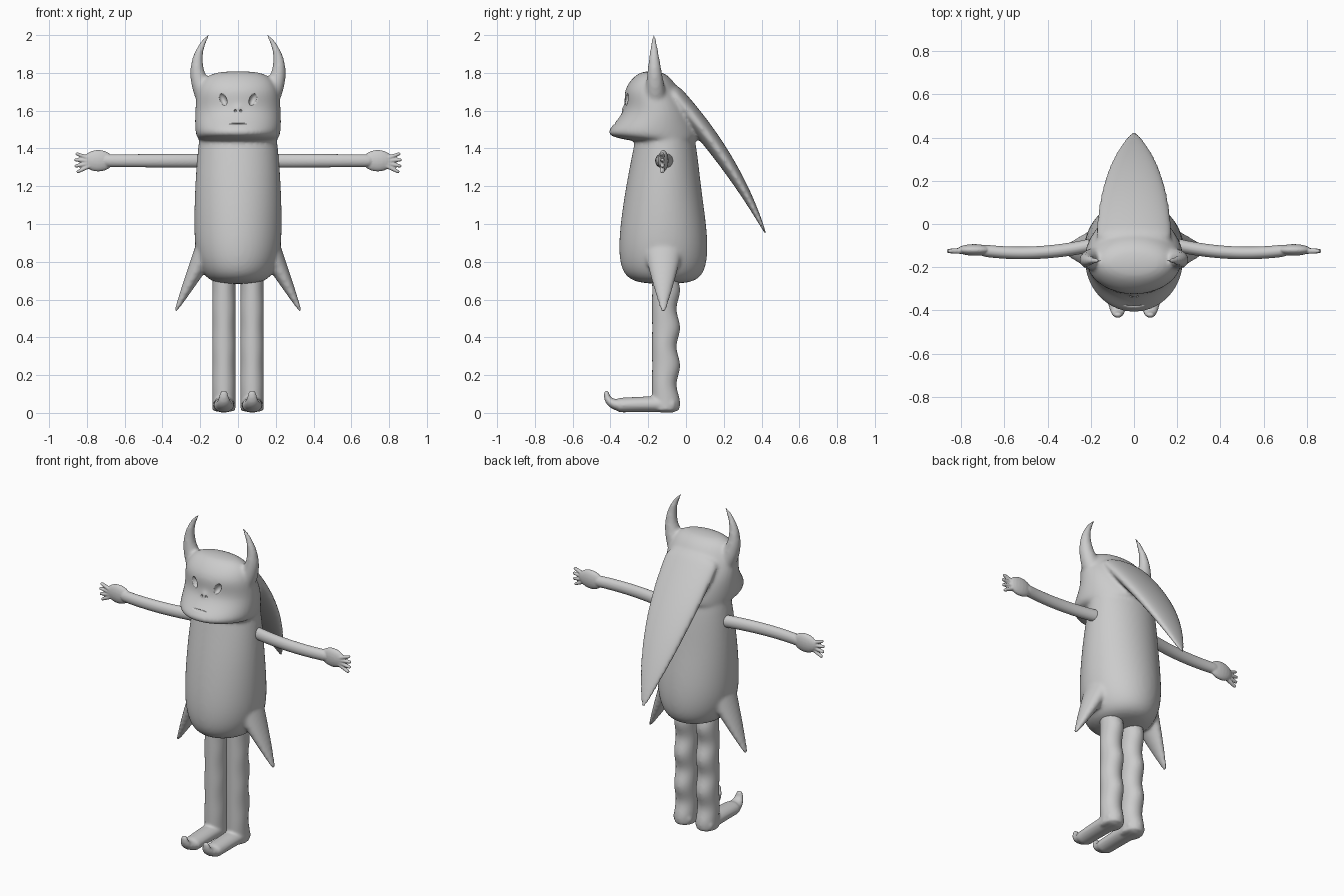
import bpy, bmesh, math
from mathutils import Vector

if "Cube" in bpy.data.objects:
    bpy.data.objects.remove(bpy.data.objects["Cube"])

colour = (0.6, 0.6, 0.6, 1)
grey = bpy.data.materials.new("plain grey")
grey.use_nodes = True
grey.diffuse_color = colour
grey.node_tree.nodes["Principled BSDF"].inputs["Base Color"].default_value = colour

UP = Vector((0, 0, 1))
ACROSS = Vector((1, 0, 0))


def finish(name, bm):
    bmesh.ops.recalc_face_normals(bm, faces=bm.faces)
    mesh = bpy.data.meshes.new(name)
    bm.to_mesh(mesh)
    bm.free()
    mesh.materials.append(grey)
    ob = bpy.data.objects.new(name, mesh)
    bpy.context.collection.objects.link(ob)
    return ob


def loft(name, rings, sides=24):
    """Skin a list of rings, each given as centre, width vector, depth vector."""
    bm = bmesh.new()
    loops = []
    for centre, wide, deep in rings:
        angles = [math.tau * k / sides for k in range(sides)]
        loops.append([bm.verts.new(centre + wide * math.cos(a) + deep * math.sin(a))
                      for a in angles])
    for low, high in zip(loops, loops[1:]):
        for k in range(sides):
            n = (k + 1) % sides
            bm.faces.new((low[k], low[n], high[n], high[k]))
    bm.faces.new(loops[0])
    bm.faces.new(loops[-1])
    ob = finish(name, bm)
    ob.modifiers.new("Round", 'SUBSURF').levels = 2
    return ob


def stack(name, slabs):
    """Level rings, each given as height, front edge, back edge, half width."""
    rings = []
    for z, front, back, half in slabs:
        centre = Vector((0, (front + back) / 2, z))
        rings.append((centre, ACROSS * half, Vector((0, (back - front) / 2, 0))))
    return loft(name, rings)


def sweep(name, start, bend, end, width, depth, taper, power=1, side=ACROSS, mirror=1):
    """Tapering limb along a curve from start to end, pulled towards bend."""
    a, b, c = (Vector((p[0] * mirror, p[1], p[2])) for p in (start, bend, end))
    rings, steps = [], 10
    for i in range(steps + 1):
        t = i / steps
        along = ((b - a) * (1 - t) + (c - b) * t).normalized()
        wide = (side - along * side.dot(along)).normalized()
        size = 1 - taper * t ** power
        point = a.lerp(b, t).lerp(b.lerp(c, t), t)
        rings.append((point, wide * width * size, along.cross(wide) * depth * size))
    return loft(name, rings, sides=16)


def ball(name, at, size, tilt=0):
    bm = bmesh.new()
    bmesh.ops.create_uvsphere(bm, u_segments=20, v_segments=12, radius=1)
    ob = finish(name, bm)
    ob.location, ob.scale, ob.rotation_euler = at, size, (0, tilt, 0)
    return ob


def merge(name, parts):
    """Apply modifiers and join the parts into one smooth-shaded mesh."""
    bpy.ops.object.select_all(action='DESELECT')
    for ob in parts:
        ob.select_set(True)
    bpy.context.view_layer.objects.active = parts[0]
    bpy.ops.object.convert(target='MESH')
    bpy.ops.object.transform_apply(location=True, rotation=True, scale=True)
    if len(parts) > 1:
        bpy.ops.object.join()
    joined = bpy.context.view_layer.objects.active
    joined.name = name
    bpy.ops.object.shade_smooth()
    return joined


def soften(ob, turns):
    modifier = ob.modifiers.new("Soften", 'SMOOTH')
    modifier.factor, modifier.iterations = 0.5, turns


def blend(name, parts, voxel, turns):
    """Fuse overlapping parts into one softly blended skin."""
    ob = merge(name, parts)
    fuse = ob.modifiers.new("Fuse", 'REMESH')
    fuse.mode, fuse.voxel_size = 'VOXEL', voxel
    soften(ob, turns)
    return merge(name, [ob])


# Torso, overhanging head, nose and the long flap behind the head
torso = stack("torso", [
    (0.68, -0.25, 0.02, 0.12), (0.73, -0.34, 0.1, 0.19), (0.85, -0.36, 0.12, 0.23),
    (1, -0.35, 0.11, 0.235), (1.2, -0.32, 0.08, 0.23), (1.4, -0.28, 0.06, 0.215),
    (1.6, -0.24, 0.02, 0.19)])
head = stack("head", [
    (1.43, -0.24, 0.06, 0.2), (1.46, -0.4, 0.07, 0.22), (1.49, -0.43, 0.07, 0.23),
    (1.6, -0.31, 0.03, 0.23), (1.7, -0.34, -0.03, 0.22), (1.78, -0.28, -0.08, 0.18),
    (1.81, -0.23, -0.14, 0.1)])
nose = ball("nose", (0, -0.32, 1.61), (0.025, 0.02, 0.02))
flap = sweep("back_flap", (0, -0.1, 1.72), (0, 0.25, 1.35), (0, 0.43, 0.93),
             0.18, 0.055, 0.95, power=2)

# Horns and hem spikes
skin = [torso, head, nose, flap]
for m in (1, -1):
    skin.append(sweep("horn", (0.16, -0.16, 1.66), (0.28, -0.17, 1.85), (0.15, -0.17, 2.01),
                      0.06, 0.06, 0.88, mirror=m))
    skin.append(sweep("hem_spike", (0.16, -0.12, 0.88), (0.26, -0.12, 0.68),
                      (0.335, -0.12, 0.53), 0.065, 0.11, 0.9, mirror=m))
body = blend("body", skin, 0.01, 8)

# Sunken eyes, nostrils and mouth
cuts = [ball("mouth_cut", (0, -0.4, 1.53), (0.09, 0.03, 0.006))]
for m in (1, -1):
    cuts.append(ball("eye_cut", (m * 0.08, -0.32, 1.66), (0.02, 0.03, 0.035), m * 0.4))
    cuts.append(ball("nostril_cut", (m * 0.015, -0.34, 1.6), (0.007, 0.015, 0.007)))
cutter = merge("face_cutter", cuts)
cutter.hide_render = True
dent = body.modifiers.new("Face", 'BOOLEAN')
dent.operation, dent.object = 'DIFFERENCE', cutter
soften(body, 1)
merge("body", [body])
bpy.data.objects.remove(cutter)

for m, label in ((1, "left"), (-1, "right")):
    # Arm, broad hand and four fanned fingers
    arm = [sweep("arm", (0.16, -0.09, 1.335), (0.45, -0.16, 1.335), (0.72, -0.12, 1.335),
                 0.038, 0.032, 0.1, side=UP, mirror=m),
           ball("palm", (m * 0.74, -0.12, 1.335), (0.08, 0.027, 0.057))]
    for k in range(4):
        fan = 0.35 - 0.27 * k
        reach = Vector((math.cos(fan), 0, math.sin(fan)))
        knuckle = Vector((0.74, -0.125, 1.33))
        arm.append(sweep("finger", knuckle, knuckle + reach * 0.08, knuckle + reach * 0.128,
                         0.014, 0.017, 0.4, side=UP, mirror=m))
    blend(label + "_arm", arm, 0.005, 2)

    # Leg with evenly spaced soft folds, straight in front and bulging behind
    x = m * 0.075
    folds = []
    for i in range(40):
        z = 0.005 + i * 0.02
        swell = 1 + 0.07 * math.cos(math.tau * (z - 0.05) / 0.2)
        deep = 0.07 * swell
        folds.append((Vector((x, deep - 0.18, z)), ACROSS * 0.062, Vector((0, deep, 0))))
    leg = loft("leg", folds)

    # Long foot ending in a curled-up toe
    foot = sweep("foot", (x, -0.05, 0.045), (x, -0.2, 0.048), (x, -0.37, 0.04),
                 0.063, 0.046, 0.15)
    toe = sweep("toe", (x, -0.33, 0.04), (x, -0.43, 0.04), (x, -0.42, 0.12),
                0.055, 0.036, 0.7)
    blend(label + "_leg", [leg, foot, toe], 0.008, 4)
